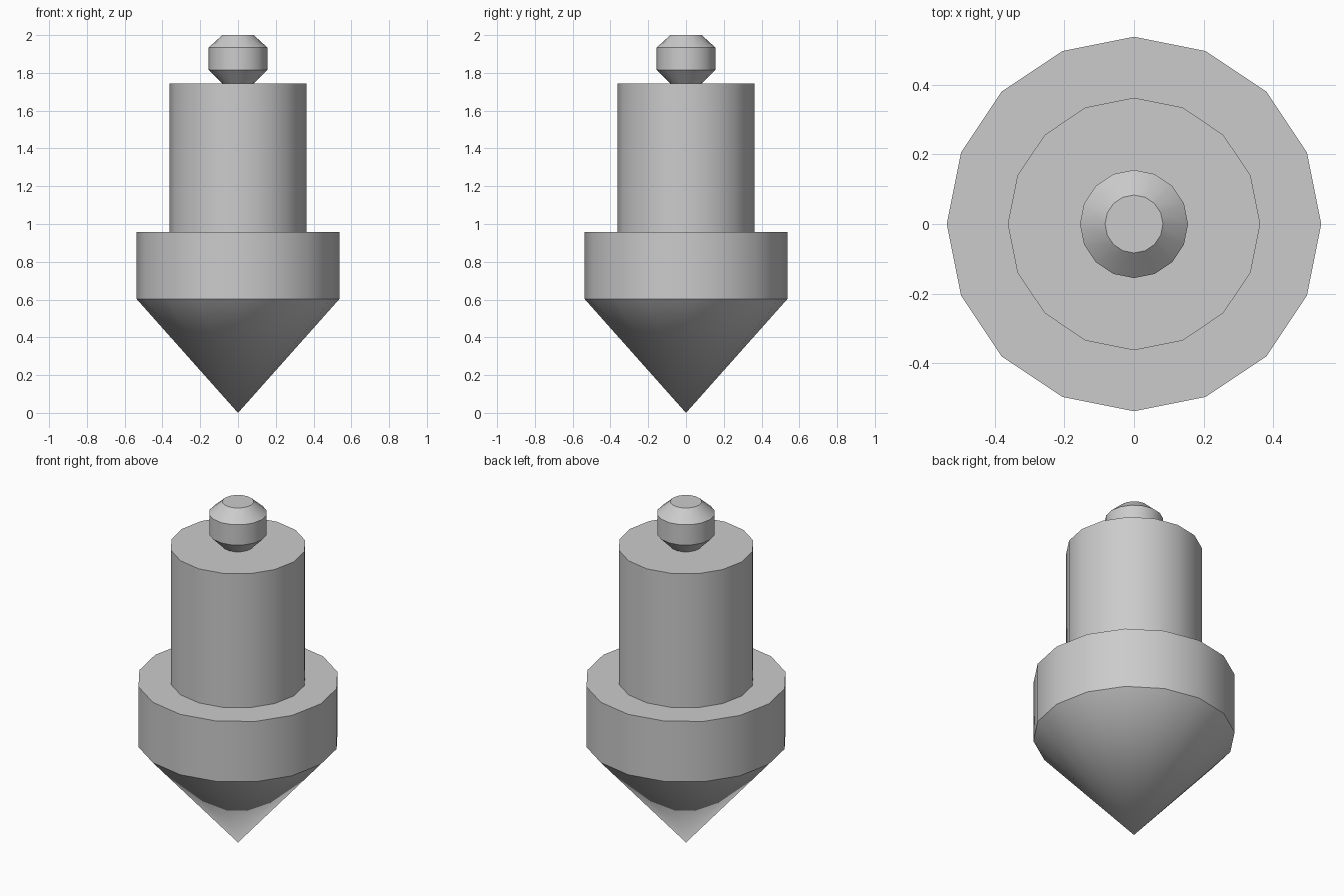
import bpy, bmesh, math

if "Cube" in bpy.data.objects:
    bpy.data.objects.remove(bpy.data.objects["Cube"])

SIDES = 16


def lathe(name, profile):
    """Revolve a (radius, z) profile about z; zero radius makes a pole, ends are capped."""
    bm = bmesh.new()
    rings = []
    for r, z in profile:
        if r == 0:
            rings.append([bm.verts.new((0, 0, z))] * SIDES)
        else:
            rings.append([bm.verts.new((r * math.cos(a), r * math.sin(a), z))
                          for a in (2 * math.pi * i / SIDES for i in range(SIDES))])
    for low, high in zip(rings, rings[1:]):
        for i in range(SIDES):
            j = (i + 1) % SIDES
            corners = dict.fromkeys((low[i], low[j], high[j], high[i]))
            bm.faces.new(list(corners))
    for ring, (r, z) in ((rings[0], profile[0]), (rings[-1], profile[-1])):
        if r > 0:
            bm.faces.new(ring)
    bmesh.ops.recalc_face_normals(bm, faces=bm.faces)
    mesh = bpy.data.meshes.new(name)
    bm.to_mesh(mesh)
    bm.free()
    obj = bpy.data.objects.new(name, mesh)
    bpy.context.collection.objects.link(obj)
    bpy.ops.object.select_all(action='DESELECT')
    obj.select_set(True)
    bpy.context.view_layer.objects.active = obj
    bpy.ops.object.shade_smooth_by_angle(angle=math.radians(30))
    return obj


# Pointed tip, wide collar and narrower shaft in one turned body
lathe("pointed_body", [(0, 0), (0.537, 0.603), (0.537, 0.957),
                       (0.362, 0.957), (0.362, 1.743)])

# Chamfered knob on top of the shaft
lathe("top_knob", [(0.083, 1.743), (0.155, 1.816), (0.155, 1.935), (0.083, 2.0)])
